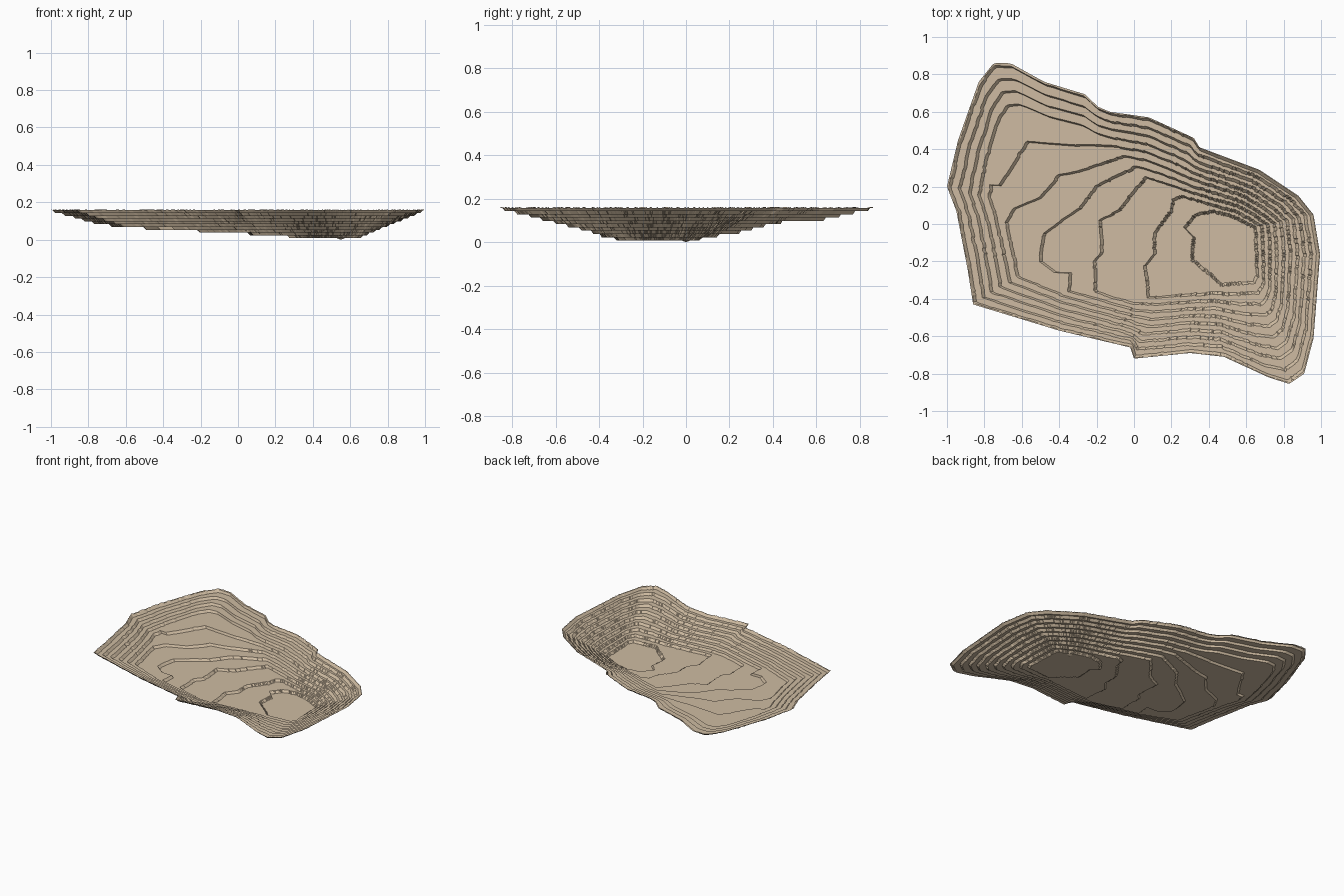
import bpy, bmesh, math, random
from mathutils import Vector

if "Cube" in bpy.data.objects:
    bpy.data.objects.remove(bpy.data.objects["Cube"])

random.seed(4)
CENTRE = Vector((0.47, -0.13))
N, STEPS, Z0, DZ = 720, 10, 0.008, 0.015

# Crest outline of the pit
rim = [(-.75, .86), (-.66, .86), (-.48, .76), (-.25, .69), (-.20, .63), (-.13, .60),
       (.08, .57), (.32, .46), (.35, .41), (.67, .29), (.88, .15), (.96, .05),
       (.995, -.16), (.96, -.61), (.91, -.80), (.83, -.855), (.72, -.82),
       (.48, -.71), (.30, -.69), (.0, -.72), (-.02, -.66), (-.40, -.57),
       (-.86, -.43), (-.89, -.24), (-.95, .07), (-1.0, .2), (-.94, .45), (-.83, .76)]
# Wall toe positions matched to crest points (by index)
toe_keys = {0: (-.55, .22), 1: (-.52, .24), 5: (-.08, .2), 8: (.3, .1), 9: (.53, .04),
            11: (.65, -.02), 13: (.66, -.28), 15: (.64, -.31), 18: (.3, -.34),
            20: (0, -.36), 21: (-.34, -.25), 22: (-.44, -.17), 24: (-.49, 0),
            25: (-.51, .06), 28: (-.55, .22)}
# Step fronts crossing the sloping floor, from back to front
fronts = {
    1: [(.55, .10), (.5, .08), (.33, .05), (.27, -.02), (.32, -.07), (.31, -.19), (.42, -.28), (.5, -.36)],
    2: [(.4, .2), (.21, .13), (.2, .07), (.11, -.05), (.11, -.16), (.06, -.22), (.09, -.5)],
    3: [(.12, .3), (.02, .2), (-.08, .07), (-.18, .02), (-.17, -.15), (-.21, -.2), (-.2, -.55)],
    4: [(.1, .36), (0, .3), (-.2, .2), (-.28, .09), (-.48, -.05), (-.5, -.2), (-.42, -.26),
        (-.34, -.26), (-.36, -.5)],
    5: [(.1, .41), (-.3, .28), (-.4, .26), (-.5, .14), (-.64, .08), (-.69, 0)],
    6: [(.1, .43), (-.1, .42), (-.3, .42), (-.57, .44), (-.72, .2)],
}


def toe_points():
    """Fill in toe points between the keyed ones."""
    keys = sorted(toe_keys)
    pts = []
    for a, b in zip(keys, keys[1:]):
        for i in range(a, b):
            pts.append(Vector(toe_keys[a]).lerp(Vector(toe_keys[b]), (i - a) / (b - a)))
    return pts


def hits(line, ang):
    """Distances at which a ray from the centre meets a polyline."""
    d = Vector((math.cos(ang), math.sin(ang)))
    out = []
    for a, b in zip(line, line[1:]):
        p, e = Vector(a) - CENTRE, Vector(b) - Vector(a)
        den = d.x * e.y - d.y * e.x
        if abs(den) > 1e-9:
            r = (p.x * e.y - p.y * e.x) / den
            s = (p.x * d.y - p.y * d.x) / den
            if r > 0 and -1e-6 <= s <= 1 + 1e-6:
                out.append(r)
    return out


# Wall contours for every step, plus the crest
toe = toe_points()
crest = [Vector(p) for p in rim]


def wall(t):
    w = [a.lerp(b, t) for a, b in zip(toe, crest)]
    return w + w[:1]


walls = [wall((k - 1) / (STEPS - 1) * 0.97) for k in range(1, STEPS + 1)]
edge = wall(1)

# Rows of ring radii: foot and top of each riser, then the crest
rows = []
jit = [0] * STEPS
for i in range(N):
    ang = 2 * math.pi * (i + .37) / N
    row, last = [], 0.05
    outer = max(hits(edge, ang))
    for k in range(1, STEPS + 1):
        if random.random() < .4:
            jit[k - 1] = random.uniform(-.004, .004)
        r = max(hits(walls[k - 1], ang))
        r = min([r] + (hits(fronts[k], ang) if k in fronts else []))
        r = min(max(r + jit[k - 1], last + .022), outer - .012 - .022 * (STEPS - k))
        last = r
        row += [(r - .008, Z0 + DZ * (k - 1)), (r + .008, Z0 + DZ * k)]
    row.append((outer, Z0 + DZ * STEPS + random.choice((0, 0, 0, .004))))
    rows.append((ang, row))

mat = bpy.data.materials.new("sandstone")
mat.diffuse_color = (.62, .50, .36, 1)
mat.use_nodes = True
mat.node_tree.nodes["Principled BSDF"].inputs["Base Color"].default_value = mat.diffuse_color


def finish(bm, name):
    me = bpy.data.meshes.new(name)
    bm.to_mesh(me)
    bm.free()
    me.materials.append(mat)
    ob = bpy.data.objects.new(name, me)
    bpy.context.collection.objects.link(ob)


# Terraced pit surface, an open sheet
bm = bmesh.new()
hub = bm.verts.new((CENTRE.x, CENTRE.y, Z0))
grid = [[bm.verts.new((CENTRE.x + r * math.cos(a), CENTRE.y + r * math.sin(a), z))
         for r, z in row] for a, row in rows]
for i in range(N):
    p, q = grid[i], grid[(i + 1) % N]
    bm.faces.new((hub, p[0], q[0]))
    for j in range(len(p) - 1):
        bm.faces.new((p[j], p[j + 1], q[j + 1], q[j]))
finish(bm, "terraced_pit")

# Small sump in the lowest floor
bm = bmesh.new()
tip = bm.verts.new((.55, 0, 0))
ring = [bm.verts.new((.55 + .02 * math.cos(a), .02 * math.sin(a), Z0))
        for a in [2 * math.pi * n / 8 for n in range(8)]]
for n in range(8):
    bm.faces.new((tip, ring[n], ring[(n + 1) % 8]))
finish(bm, "floor_sump")
